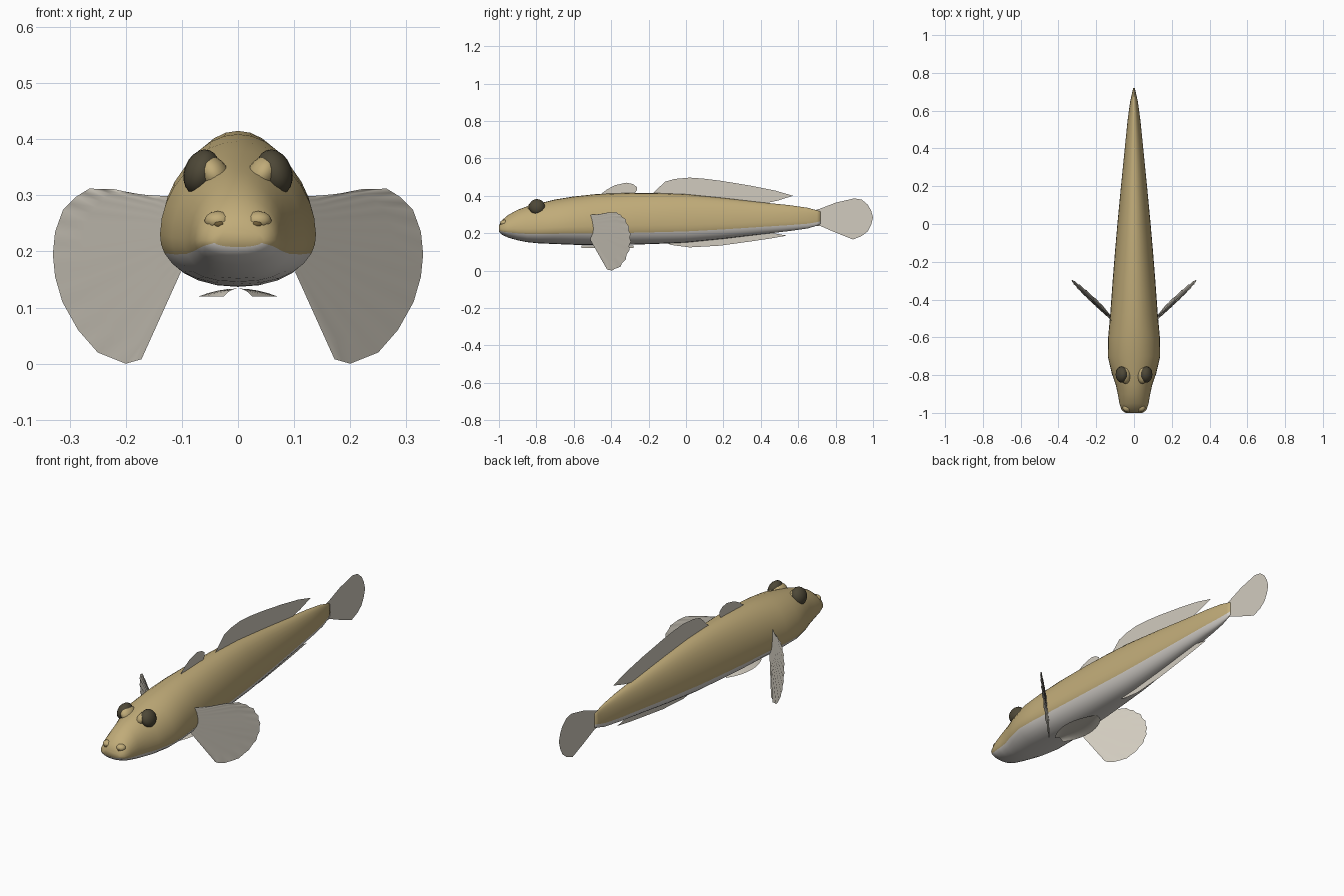
import bpy, bmesh, math
from mathutils import Vector

if "Cube" in bpy.data.objects:
    bpy.data.objects.remove(bpy.data.objects["Cube"])


def material(name, rgb):
    m = bpy.data.materials.new(name)
    m.diffuse_color = (*rgb, 1)
    m.use_nodes = True
    m.node_tree.nodes["Principled BSDF"].inputs["Base Color"].default_value = m.diffuse_color
    return m


TAN = material("tan skin", (0.53, 0.41, 0.19))
PALE = material("pale belly", (0.66, 0.63, 0.59))
FIN = material("fin grey", (0.64, 0.60, 0.52))
DARK = material("eye dark", (0.075, 0.064, 0.038))
BROWN = material("nostril brown", (0.16, 0.11, 0.04))


def make(name, verts, faces, mats, smooth=True):
    me = bpy.data.meshes.new(name)
    me.from_pydata([tuple(v) for v in verts], [], faces)
    for m in mats:
        me.materials.append(m)
    for p in me.polygons:
        p.use_smooth = smooth
    ob = bpy.data.objects.new(name, me)
    bpy.context.collection.objects.link(ob)
    return ob


# Body stations: y, half width, bottom z, top z
STATIONS = [
    (-1.0, .045, .208, .240), (-.985, .066, .192, .268), (-.95, .077, .176, .298),
    (-.90, .086, .162, .325), (-.85, .097, .152, .343), (-.79, .118, .146, .358),
    (-.70, .139, .142, .380), (-.60, .137, .138, .396), (-.48, .126, .137, .409),
    (-.30, .113, .138, .415), (-.15, .101, .143, .414), (.0, .088, .150, .408),
    (.2, .069, .170, .388), (.4, .049, .194, .365), (.55, .034, .211, .350),
    (.65, .020, .225, .336), (.70, .009, .240, .322), (.72, .004, .249, .315)]
LOW, HIGH = 5, 10            # segments below and above the colour line
SPLIT, WIDE = .23, .36       # height fractions of colour line and widest point


def half_section(y, hw, zb, zt):
    h = zt - zb
    zc = zb + WIDE * h
    tb = math.asin((SPLIT - WIDE) / WIDE)
    q = math.pi / 2
    angles = [-q + (tb + q) * i / LOW for i in range(LOW)]
    angles += [tb + (q - tb) * i / HIGH for i in range(HIGH + 1)]
    pts = []
    for t in angles:
        s, c = math.sin(t), max(0, math.cos(t))
        x = hw * (c ** .85 if s < 0 else c)
        pts.append(Vector((x, y, zc + s * (zt - zc if s > 0 else zc - zb))))
    return pts


def build_body():
    verts, faces, slots = [], [], []
    n = 2 * (LOW + HIGH)
    for st in STATIONS:
        right = half_section(*st)
        left = [Vector((-p.x, p.y, p.z)) for p in right[-2:0:-1]]
        verts += right + left
    for k in range(len(STATIONS) - 1):
        for i in range(n):
            j = (i + 1) % n
            faces.append((k * n + i, k * n + j, (k + 1) * n + j, (k + 1) * n + i))
            slots.append(1 if i < LOW or i >= n - LOW else 0)
    faces += [tuple(range(n))[::-1], tuple(range((len(STATIONS) - 1) * n, len(STATIONS) * n))]
    slots += [0, 0]
    ob = make("body", verts, faces, [TAN, PALE])
    for p, s in zip(ob.data.polygons, slots):
        p.material_index = s
    bm = bmesh.new()
    bm.from_mesh(ob.data)
    bmesh.ops.recalc_face_normals(bm, faces=bm.faces)
    bm.to_mesh(ob.data)
    bm.free()


build_body()


def ball(name, loc, scale, mat, rot=(0, 0, 0), seg=20):
    bpy.ops.mesh.primitive_uv_sphere_add(segments=seg, ring_count=seg // 2, location=loc, rotation=rot)
    ob = bpy.context.object
    ob.name = name
    ob.scale = scale
    ob.data.materials.append(mat)
    bpy.ops.object.shade_smooth()


# Eyes with skin brows, and nostrils
for side, s in (("right", 1), ("left", -1)):
    ball(side + "_eye", (s * .065, -.797, .341), (.031, .043, .042), DARK, (0, s * -.35, 0))
    ball(side + "_brow", (s * .044, -.80, .338), (.027, .046, .036), TAN, (0, s * .6, 0))
    ball(side + "_nostril_bump", (s * .036, -.972, .255), (.024, .022, .017), TAN, seg=12)
    ball(side + "_nostril", (s * .034, -.988, .249), (.010, .007, .007), BROWN, seg=8)


# Flat fins on the centre line, outlines in (y, z)
def centre_fin(name, outline):
    make(name, [(0, y, z) for y, z in outline], [tuple(range(len(outline)))], [FIN], False)


centre_fin("first_dorsal_fin", [
    (-.28, .405), (-.262, .43), (-.262, .447), (-.285, .463), (-.32, .47),
    (-.38, .456), (-.42, .435), (-.46, .405)])
centre_fin("second_dorsal_fin", [
    (.40, .355), (.49, .374), (.572, .40), (.476, .428), (.34, .455), (.18, .481), (.09, .492),
    (.02, .497), (-.06, .49), (-.11, .476), (-.15, .44), (-.19, .40), (.0, .39), (.2, .375)])
centre_fin("tail_fin", [
    (.68, .24), (.72, .238), (.80, .203), (.893, .166), (.94, .185), (.972, .21), (.99, .245),
    (1.0, .283), (.99, .32), (.972, .352), (.94, .379), (.90, .386), (.80, .363), (.72, .332), (.68, .32)])
centre_fin("anal_fin", [
    (.0, .17), (-.12, .155), (-.08, .137), (.02, .124), (.18, .133), (.34, .155), (.45, .171),
    (.54, .187), (.45, .203), (.35, .205), (.2, .19)])


# Paired fan fins, tip outline in (x, z), with rippled rays
TIPS = [(.18, .302), (.22, .311), (.265, .312), (.288, .298), (.312, .274), (.326, .235), (.33, .195),
        (.326, .155), (.313, .11), (.285, .06), (.25, .02), (.2, .0), (.172, .008)]


def fan_fin(name, s):
    verts, faces, steps = [], [], 4
    rays = []
    for a, b in zip(TIPS, TIPS[1:]):
        rays += [a, ((a[0] + b[0]) / 2, (a[1] + b[1]) / 2)]
    rays.append(TIPS[-1])
    for i, tip in enumerate(rays):
        f = i / (len(rays) - 1)
        root = Vector((.118 - .016 * f, .298 - .135 * f))
        for k in range(steps + 1):
            x, z = root.lerp(Vector(tip), k / steps)
            y = -.5 + .95 * (x - .125) + .12 * (.25 - z) + .003 * (-1) ** i * k / steps
            verts.append((s * x, y, z))
    w = steps + 1
    for i in range(len(rays) - 1):
        for k in range(steps):
            q = (i * w + k, i * w + k + 1, (i + 1) * w + k + 1, (i + 1) * w + k)
            faces.append(q if s > 0 else q[::-1])
    make(name, verts, faces, [FIN])


fan_fin("right_pectoral_fin", 1)
fan_fin("left_pectoral_fin", -1)

# Cupped pelvic disc under the belly
disc, quads, rows, cols = [], [], 10, 8
for r in range(rows + 1):
    f = r / rows
    half = .070 * math.sin(math.pi * (.06 + .88 * f)) ** .6
    for c in range(cols + 1):
        u = 2 * c / cols - 1
        disc.append((half * u, -.56 + .28 * f, .134 - .014 * u * u))
for r in range(rows):
    for c in range(cols):
        a = r * (cols + 1) + c
        quads.append((a, a + cols + 1, a + cols + 2, a + 1))
make("pelvic_fin", disc, quads, [FIN])
